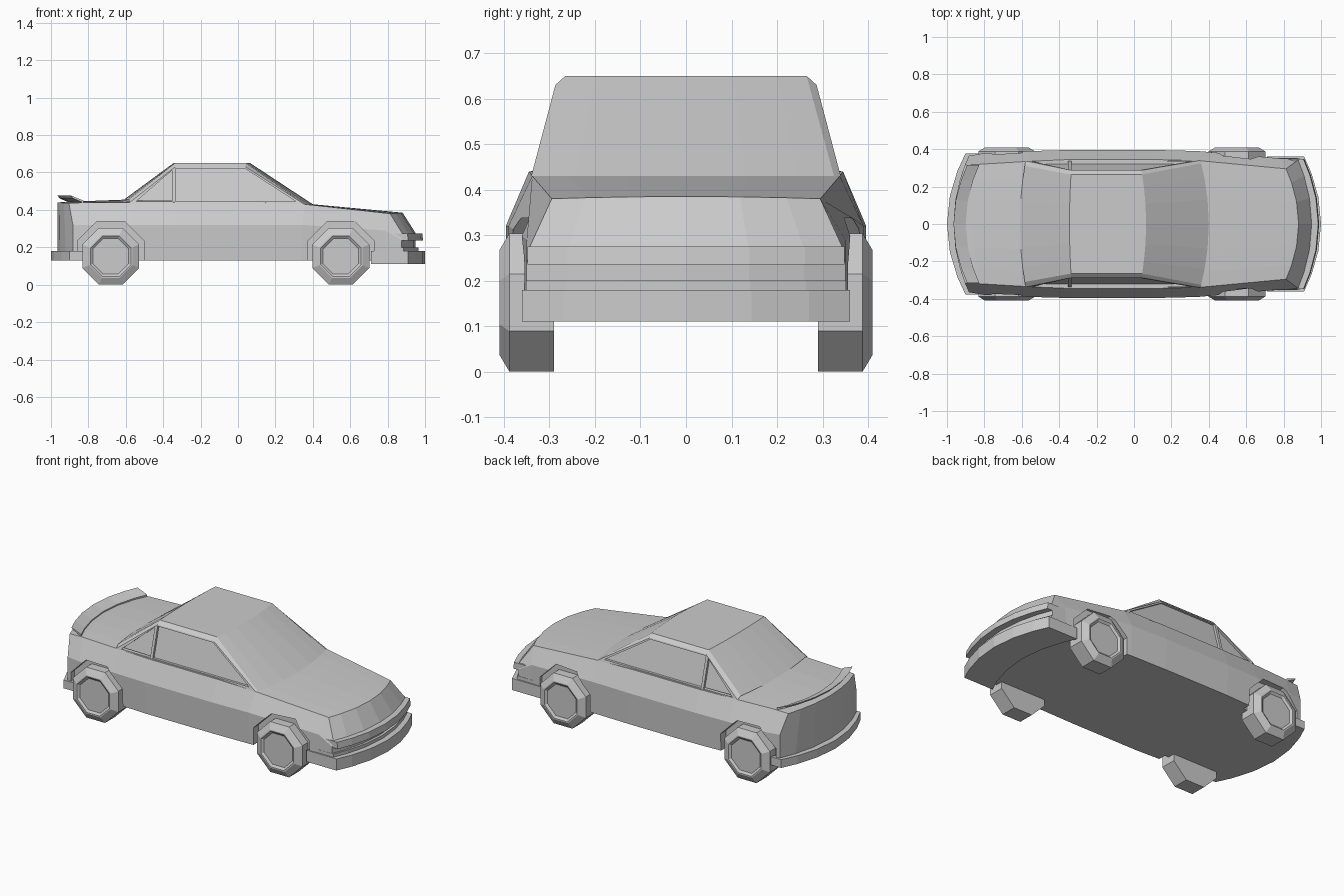
import bpy, bmesh, math

if "Cube" in bpy.data.objects:
    bpy.data.objects.remove(bpy.data.objects["Cube"])

paint = bpy.data.materials.new("plain_grey")
paint.use_nodes = True
GREY = (0.6, 0.6, 0.6, 1)
paint.diffuse_color = GREY
paint.node_tree.nodes["Principled BSDF"].inputs["Base Color"].default_value = GREY

COLS = (-1, -0.75, -0.4, 0, 0.4, 0.75, 1)


def finish(name, bm):
    bmesh.ops.recalc_face_normals(bm, faces=bm.faces)
    mesh = bpy.data.meshes.new(name)
    bm.to_mesh(mesh)
    bm.free()
    mesh.materials.append(paint)
    obj = bpy.data.objects.new(name, mesh)
    bpy.context.collection.objects.link(obj)
    return obj


def bowed(x, bow, y, z):
    """Sweep a point backwards the further it lies from the centre line."""
    return (x - bow * (y / 0.36) ** 2, y, z)


def bridge(bm, rings, caps=True):
    """Join closed rings of points with quads."""
    rings = [[bm.verts.new(p) for p in r] for r in rings]
    n = len(rings[0])
    for a, b in zip(rings, rings[1:]):
        for i in range(n):
            j = (i + 1) % n
            bm.faces.new((a[i], a[j], b[j], b[i]))
    if caps:
        bm.faces.new(rings[0])
        bm.faces.new(rings[-1])
    return rings


def bar(name, profile, half, bow):
    """Crosswise bar: an x-z profile swept along a bowed line."""
    bm = bmesh.new()
    bridge(bm, [[bowed(x, bow, c * half, z) for x, z in profile] for c in COLS])
    return finish(name, bm)


def prism(name, outline, inner, outer):
    """Solid from an x-z outline; inner and outer give y for a height."""
    bm = bmesh.new()
    bridge(bm, [[(x, f(z), z) for x, z in outline] for f in (inner, outer)])
    return finish(name, bm)


def cut(obj, cutter):
    cutter.hide_render = True
    mod = obj.modifiers.new("cut", "BOOLEAN")
    mod.operation = "DIFFERENCE"
    mod.solver = "EXACT"
    mod.object = cutter
    bpy.context.view_layer.objects.active = obj
    bpy.ops.object.modifier_apply(modifier=mod.name)
    bpy.data.objects.remove(cutter)


def octagon(cx, cz, apothem):
    r = apothem / math.cos(math.pi / 8)
    return [(cx + r * math.cos(a), cz + r * math.sin(a))
            for a in (math.pi / 8 + k * math.pi / 4 for k in range(8))]


# Lower body: x, bow, centre z, edge z, edge y, waist z, waist y, sill y
stations = [
    (-0.965, -0.08, 0.44, 0.435, 0.315, 0.32, 0.365, 0.365),
    (-0.86, -0.06, 0.445, 0.44, 0.32, 0.32, 0.38, 0.375),
    (-0.60, -0.04, 0.455, 0.44, 0.335, 0.32, 0.39, 0.38),
    (-0.34, 0, 0.46, 0.44, 0.345, 0.32, 0.396, 0.39),
    (0.10, 0, 0.44, 0.44, 0.345, 0.32, 0.396, 0.39),
    (0.40, 0.05, 0.43, 0.43, 0.338, 0.32, 0.39, 0.385),
    (0.88, 0.10, 0.385, 0.38, 0.295, 0.29, 0.35, 0.352),
    (0.95, 0.08, 0.275, 0.275, 0.343, 0.24, 0.35, 0.35),
]
rings = []
for x, bow, zc, ze, we, zm, wm, wb in stations:
    top = [(c * we, zc + (ze - zc) * c * c) for c in COLS]
    low = [(c * wb, 0.13) for c in reversed(COLS)]
    loop = top + [(wm, zm)] + low + [(-wm, zm)]
    rings.append([bowed(x, bow, y, z) for y, z in loop])
bm = bmesh.new()
made = bridge(bm, rings, caps=False)
n = len(COLS)
for r in (made[0], made[-1]):
    top, low = r[:n], r[n + 1:2 * n + 1][::-1]
    for i in range(n - 1):
        face = [top[i], top[i + 1], low[i + 1], low[i]]
        if i == 0:
            face.append(r[-1])
        if i == n - 2:
            face.insert(2, r[n])
        bm.faces.new(face)
body = finish("lower_body", bm)

# Cabin: x, bow, glass z, glass y, pillar z, pillar y
rows = [
    (0.40, 0.05, 0.43, 0.325, 0.43, 0.34),
    (0.065, 0.04, 0.65, 0.265, 0.63, 0.287),
    (-0.345, -0.015, 0.65, 0.265, 0.63, 0.287),
    (-0.61, -0.035, 0.455, 0.31, 0.44, 0.337),
]
bm = bmesh.new()
grid = []
for x, bow, zg, wg, zp, wp in rows:
    pts = [(-wp, zp)] + [(c * wg, zg) for c in COLS] + [(wp, zp)]
    grid.append([bm.verts.new(bowed(x, bow, y, z)) for y, z in pts])
for a, b in zip(grid, grid[1:]):
    for i in range(len(a) - 1):
        bm.faces.new((a[i], a[i + 1], b[i + 1], b[i]))
for k in (0, -1):
    bm.faces.new([row[k] for row in grid])
bm.faces.new(grid[0] + grid[-1][::-1])
cabin = finish("cabin", bm)

# Recessed side windows
door_glass = [(-0.335, 0.445), (0.31, 0.445), (0.035, 0.622), (-0.335, 0.622)]
quarter_glass = [(-0.545, 0.445), (-0.352, 0.445), (-0.352, 0.612)]
for s in (-1, 1):
    for outline in (door_glass, quarter_glass):
        cut(cabin, prism("window_cutter", outline,
                         lambda z: s * (0.325 - 0.265 * (z - 0.43)),
                         lambda z: s * 0.5))

# Wheel arches and wheels
for end, x in (("rear", -0.68), ("front", 0.55)):
    for side, s in (("near", -1), ("far", 1)):
        cut(body, prism("arch_cutter", octagon(x, 0.16, 0.178),
                        lambda z: s * 0.335, lambda z: s * 0.5))
        bm = bmesh.new()
        bridge(bm, [[(px, s * y, pz) for px, pz in octagon(x, 0.152, r)]
                    for y, r in ((0.29, 0.152), (0.388, 0.152), (0.41, 0.115),
                                 (0.41, 0.108), (0.4, 0.095))])
        finish(f"{end}_wheel_{side}", bm)

# Bumpers, nose band and tail lip
bar("nose_bumper", [(0.80, 0.11), (1.0, 0.11), (1.0, 0.18), (0.80, 0.18)], 0.36, 0.09)
bar("grille_shelf", [(0.85, 0.18), (0.965, 0.18), (0.965, 0.2), (0.85, 0.2)], 0.352, 0.085)
bar("nose_band", [(0.88, 0.235), (0.99, 0.235), (0.985, 0.275), (0.88, 0.275)], 0.348, 0.085)
bar("tail_bumper", [(-0.93, 0.13), (-1.0, 0.13), (-1.0, 0.18), (-0.93, 0.18)], 0.378, -0.09)
bar("tail_lip", [(-0.90, 0.438), (-0.955, 0.462), (-0.965, 0.476), (-0.90, 0.45)], 0.315, -0.095)
